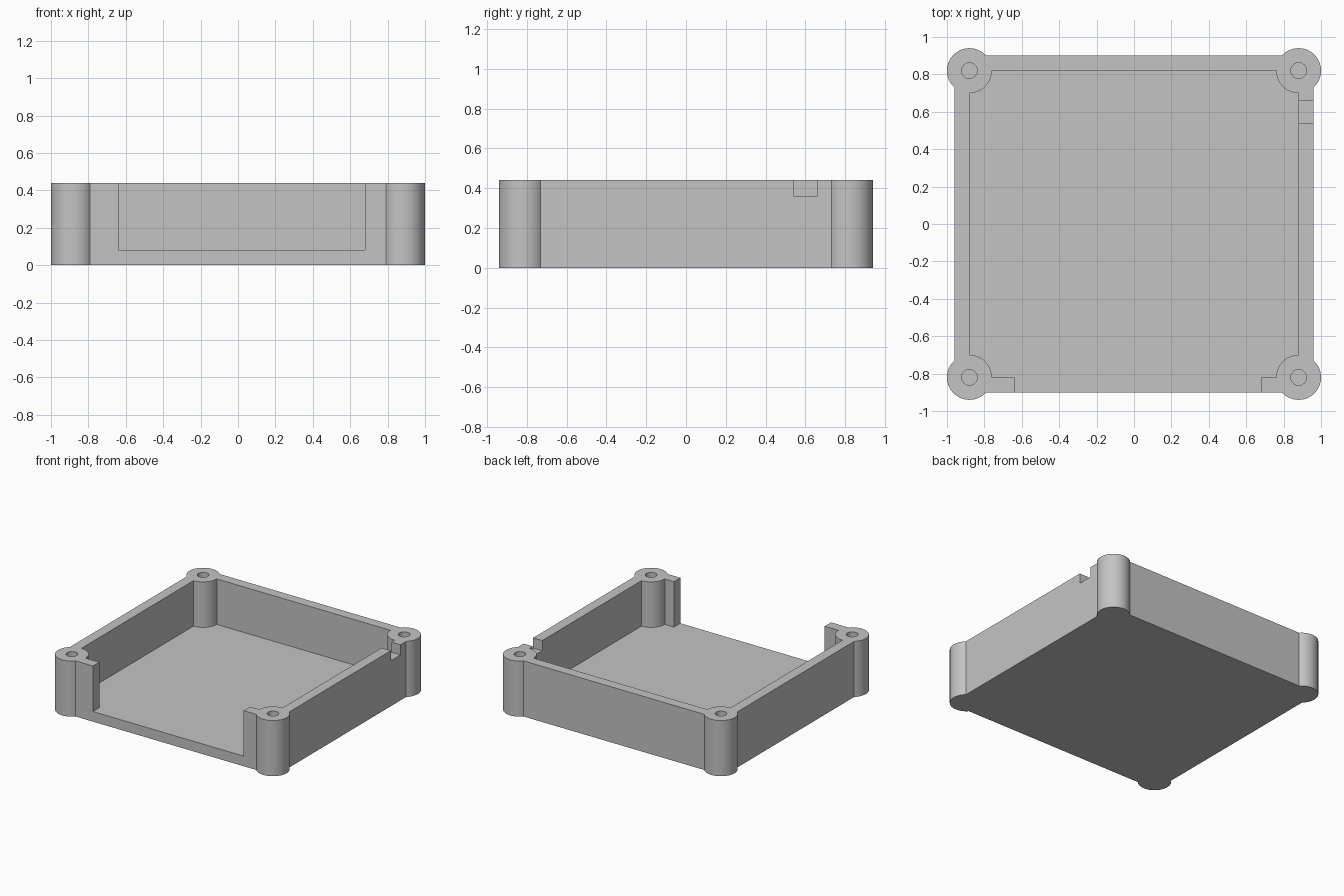
import bpy
import math

cube = bpy.data.objects.get("Cube")
if cube:
    bpy.data.objects.remove(cube, do_unlink=True)

HEIGHT, FLOOR = 0.44, 0.08
POST_X, POST_Y = 0.88, 0.82
OVER = 0.1  # how far cutters reach past the rim

grey = bpy.data.materials.new("plain grey")
grey.use_nodes = True
colour = (0.55, 0.55, 0.55, 1)
grey.diffuse_color = colour
grey.node_tree.nodes["Principled BSDF"].inputs["Base Color"].default_value = colour


def finish(name):
    obj = bpy.context.object
    obj.name = name
    bpy.ops.object.transform_apply(location=True, rotation=True, scale=True)
    obj.data.materials.append(grey)
    return obj


def box(name, x, y, z):
    bpy.ops.mesh.primitive_cube_add(size=1, location=[sum(r) / 2 for r in (x, y, z)])
    bpy.context.object.scale = [r[1] - r[0] for r in (x, y, z)]
    return finish(name)


def cylinder(name, x, y, radius, z0, z1):
    bpy.ops.mesh.primitive_cylinder_add(vertices=64, radius=radius, depth=z1 - z0,
                                        location=(x, y, (z0 + z1) / 2))
    return finish(name)


def combine(target, tool, operation):
    mod = target.modifiers.new(tool.name, 'BOOLEAN')
    mod.operation, mod.solver, mod.object = operation, 'EXACT', tool
    bpy.context.view_layer.objects.active = target
    bpy.ops.object.modifier_apply(modifier=mod.name)
    bpy.data.objects.remove(tool, do_unlink=True)


# Open tray
tray = box("enclosure_tray", (-0.96, 0.96), (-0.9, 0.9), (0, HEIGHT))
top = HEIGHT + OVER
combine(tray, box("cavity", (-POST_X, POST_X), (-POST_Y, POST_Y), (FLOOR, top)), 'DIFFERENCE')

# Corner screw posts with blind holes
corners = [(sx * POST_X, sy * POST_Y) for sx in (-1, 1) for sy in (-1, 1)]
for x, y in corners:
    combine(tray, cylinder("post", x, y, 0.12, 0, HEIGHT), 'UNION')
for x, y in corners:
    combine(tray, cylinder("screw_hole", x, y, 0.042, FLOOR, top), 'DIFFERENCE')

# Wide front opening and small cable notch in the left wall
combine(tray, box("front_opening", (-0.64, 0.68), (-1, -0.8), (FLOOR, top)), 'DIFFERENCE')
combine(tray, box("cable_notch", (0.85, 1.05), (0.54, 0.66), (0.36, top)), 'DIFFERENCE')

bpy.ops.object.select_all(action='DESELECT')
tray.select_set(True)
bpy.context.view_layer.objects.active = tray
bpy.ops.object.shade_smooth_by_angle(angle=math.radians(30))
